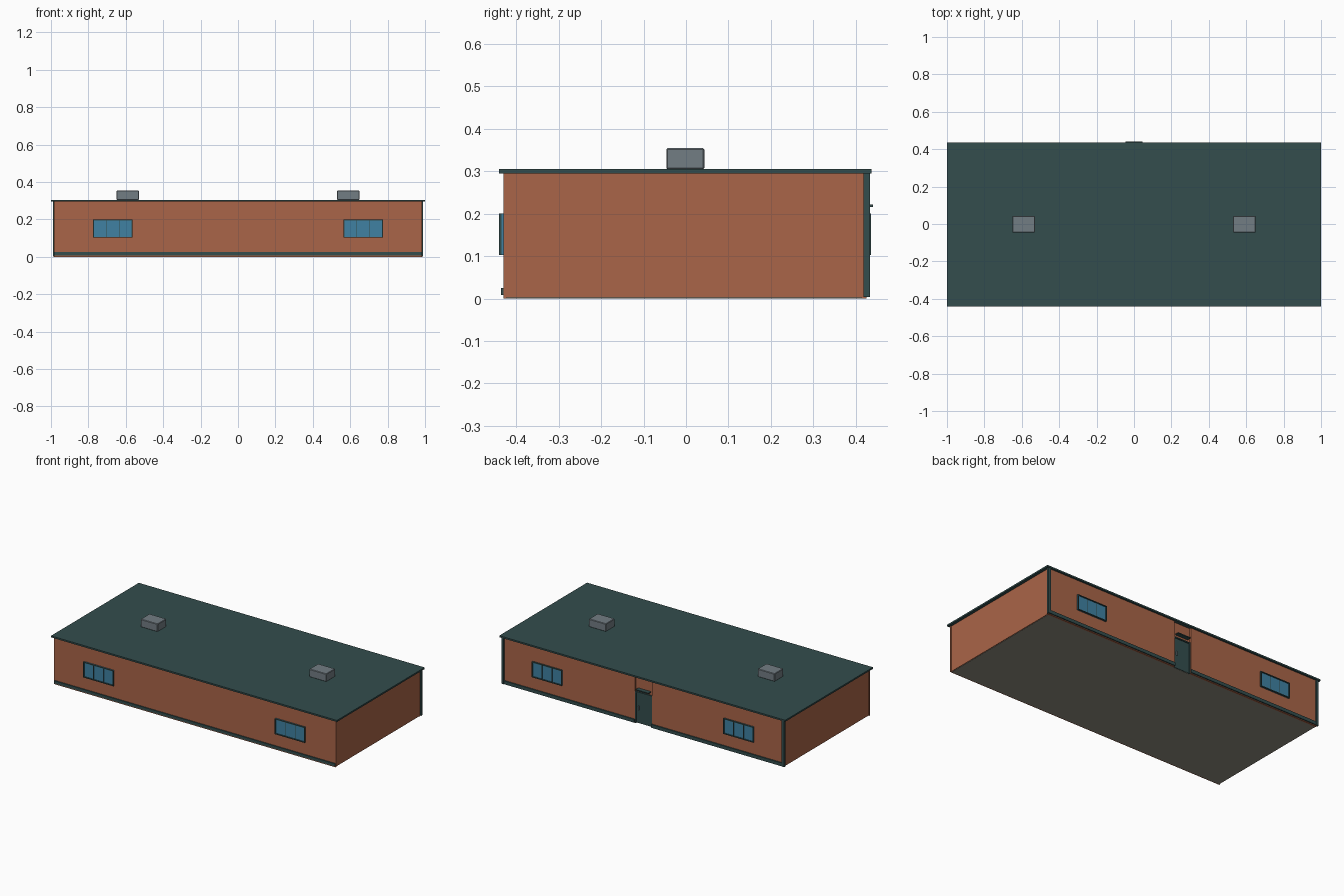
import bpy

cube = bpy.data.objects.get("Cube")
if cube:
    bpy.data.objects.remove(cube, do_unlink=True)


def material(name, r, g, b):
    m = bpy.data.materials.new(name)
    m.use_nodes = True
    m.diffuse_color = (r, g, b, 1)
    m.node_tree.nodes["Principled BSDF"].inputs["Base Color"].default_value = (r, g, b, 1)
    return m


brick = material("terracotta", 0.40, 0.13, 0.065)
green = material("dark_green", 0.033, 0.075, 0.075)
glass = material("blue_glass", 0.05, 0.22, 0.36)
grey = material("vent_grey", 0.17, 0.205, 0.23)
concrete = material("concrete", 0.28, 0.27, 0.22)


def box(name, x, y, z, mat, bevel=0):
    """Box from (min, max) pairs along each axis."""
    spans = (x, y, z)
    centre = [(a + b) / 2 for a, b in spans]
    bpy.ops.mesh.primitive_cube_add(size=1, location=centre)
    ob = bpy.context.object
    ob.name = name
    ob.scale = [b - a for a, b in spans]
    bpy.ops.object.transform_apply(location=False, rotation=False, scale=True)
    ob.data.materials.append(mat)
    if bevel:
        mod = ob.modifiers.new("bevel", "BEVEL")
        mod.width = bevel
        mod.segments = 1
    return ob


FRONT, BACK, TOP = -0.43, 0.425, 0.296
DOOR = 0.06

# Main shell, floor and flat roof
box("walls", (-0.982, 0.982), (-0.424, 0.414), (0.002, TOP), brick)
box("floor", (-0.978, 0.978), (-0.424, 0.414), (0, 0.003), concrete)
box("roof", (-1, 1), (-0.44, 0.437), (0.295, 0.305), green)

# Front wall panel and plinth trim
box("front_wall", (-0.985, 0.985), (FRONT, -0.423), (0, TOP), brick)
box("front_plinth", (-0.983, 0.983), (-0.436, FRONT), (0.008, 0.025), green)


def window(name, cx, wall, out):
    """Three-pane window; out is the outward y direction."""
    half, low, high, bar = 0.105, 0.102, 0.2, 0.005
    y = sorted((wall, wall + out * 0.01))
    pane = sorted((wall, wall + out * 0.004))
    box(name + "_glass", (cx - half, cx + half), pane, (low, high), glass)
    for side, z in (("sill", low), ("head", high - bar)):
        box(f"{name}_{side}", (cx - half, cx + half), y, (z, z + bar), green)
    for side in (-1, 1):
        x = cx + side * (half - bar / 2)
        box(f"{name}_jamb", (x - bar / 2, x + bar / 2), y, (low, high), green)
        x = cx + side * half / 3
        mull = sorted((wall, wall + out * 0.007))
        box(f"{name}_mullion", (x - bar / 3, x + bar / 3), mull, (low, high), green)


# Mirrored parts on each half
for s, side in ((1, "left"), (-1, "right")):
    def span(a, b):
        return sorted((s * a, s * b))

    window("front_window_" + side, s * 0.67, FRONT, -1)
    window("back_window_" + side, s * 0.67, BACK + 0.001, 1)
    box("back_wall_" + side, span(DOOR, 0.982), (0.413, BACK), (0, TOP), brick)
    box("back_plinth_" + side, span(DOOR, 0.983), (BACK, 0.432), (0.004, 0.025), green)
    box("corner_post_" + side, span(0.972, 0.989), (0.418, 0.433), (0.003, TOP), green)
    box("roof_vent_" + side, span(0.53, 0.65), (-0.046, 0.043), (0.304, 0.354), grey, 0.003)
    box("door_jamb_" + side, span(0.053, DOOR), (0.413, 0.423), (0, 0.2), green)

# Recessed back door with canopy and handle
box("door", (-0.054, 0.054), (0.413, 0.417), (0.002, 0.195), green)
box("door_head", (-DOOR, DOOR), (0.413, 0.423), (0.193, 0.2), green)
box("door_canopy", (-0.045, 0.045), (0.413, 0.44), (0.216, 0.222), green)
box("door_handle", (0.035, 0.041), (0.416, 0.423), (0.085, 0.11), grey)
